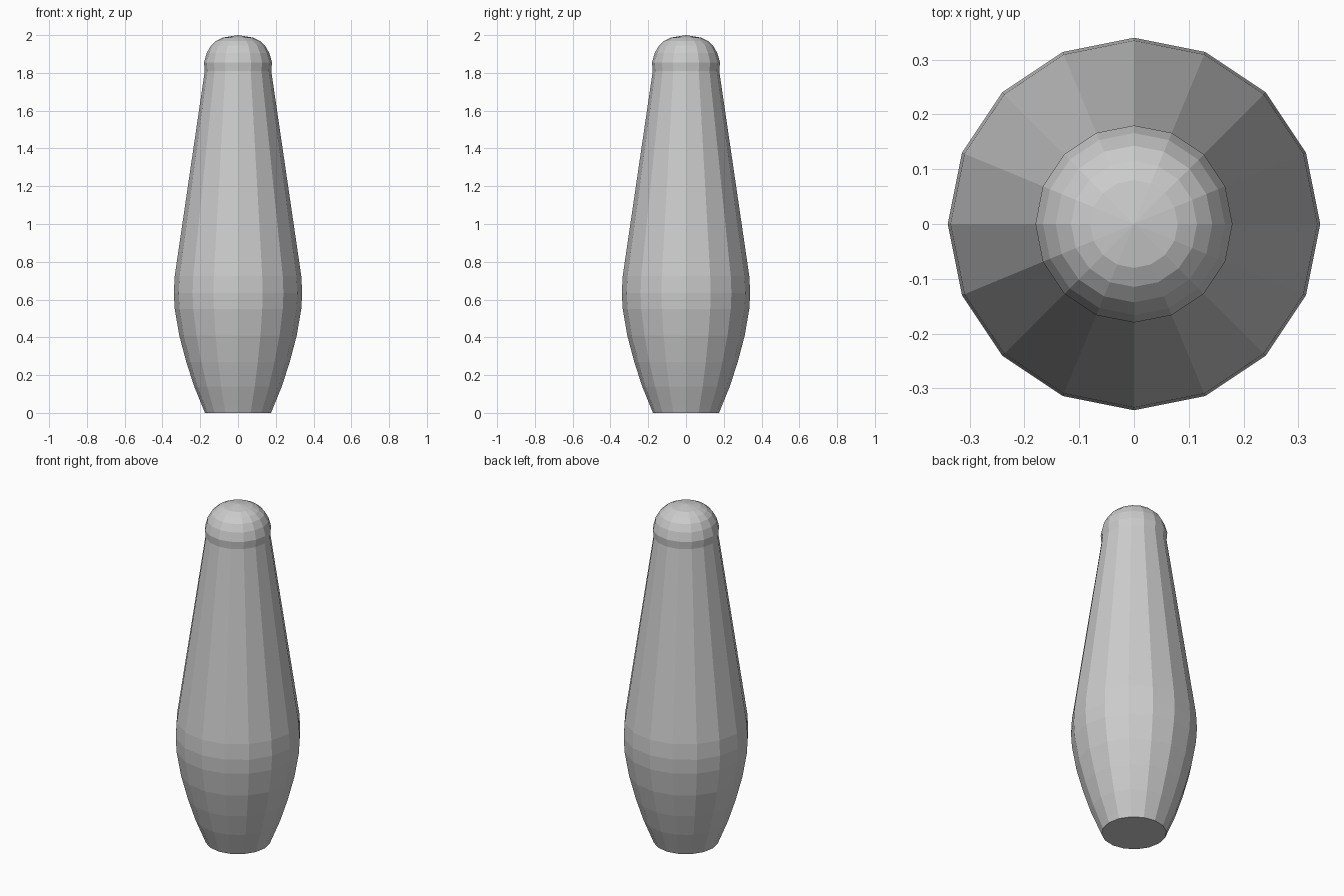
import bpy, bmesh
from math import cos, sin, pi

if "Cube" in bpy.data.objects:
    bpy.data.objects.remove(bpy.data.objects["Cube"])

SIDES = 16

# Profile (radius, height): flat base, bulging belly, tapering neck, domed tip
PROFILE = [
    (0.175, 0.0), (0.187, 0.03), (0.232, 0.14), (0.274, 0.27), (0.311, 0.41),
    (0.335, 0.55), (0.34, 0.635), (0.335, 0.725),
    (0.176, 1.81), (0.18, 1.855), (0.166, 1.905), (0.143, 1.945),
    (0.115, 1.97), (0.08, 1.987),
]
TIP_Z = 2.0


def lathe(name, profile, tip_z):
    bm = bmesh.new()
    rings = [[bm.verts.new((r * cos(2 * pi * i / SIDES), r * sin(2 * pi * i / SIDES), z))
              for i in range(SIDES)] for r, z in profile]
    tip = bm.verts.new((0, 0, tip_z))
    bm.faces.new(rings[0][::-1])
    for i in range(SIDES):
        j = (i + 1) % SIDES
        for low, high in zip(rings, rings[1:]):
            bm.faces.new((low[i], low[j], high[j], high[i]))
        bm.faces.new((rings[-1][i], rings[-1][j], tip))
    mesh = bpy.data.meshes.new(name)
    bm.to_mesh(mesh)
    bm.free()
    obj = bpy.data.objects.new(name, mesh)
    bpy.context.collection.objects.link(obj)
    return obj


# Turned pin body
lathe("pin_body", PROFILE, TIP_Z)
